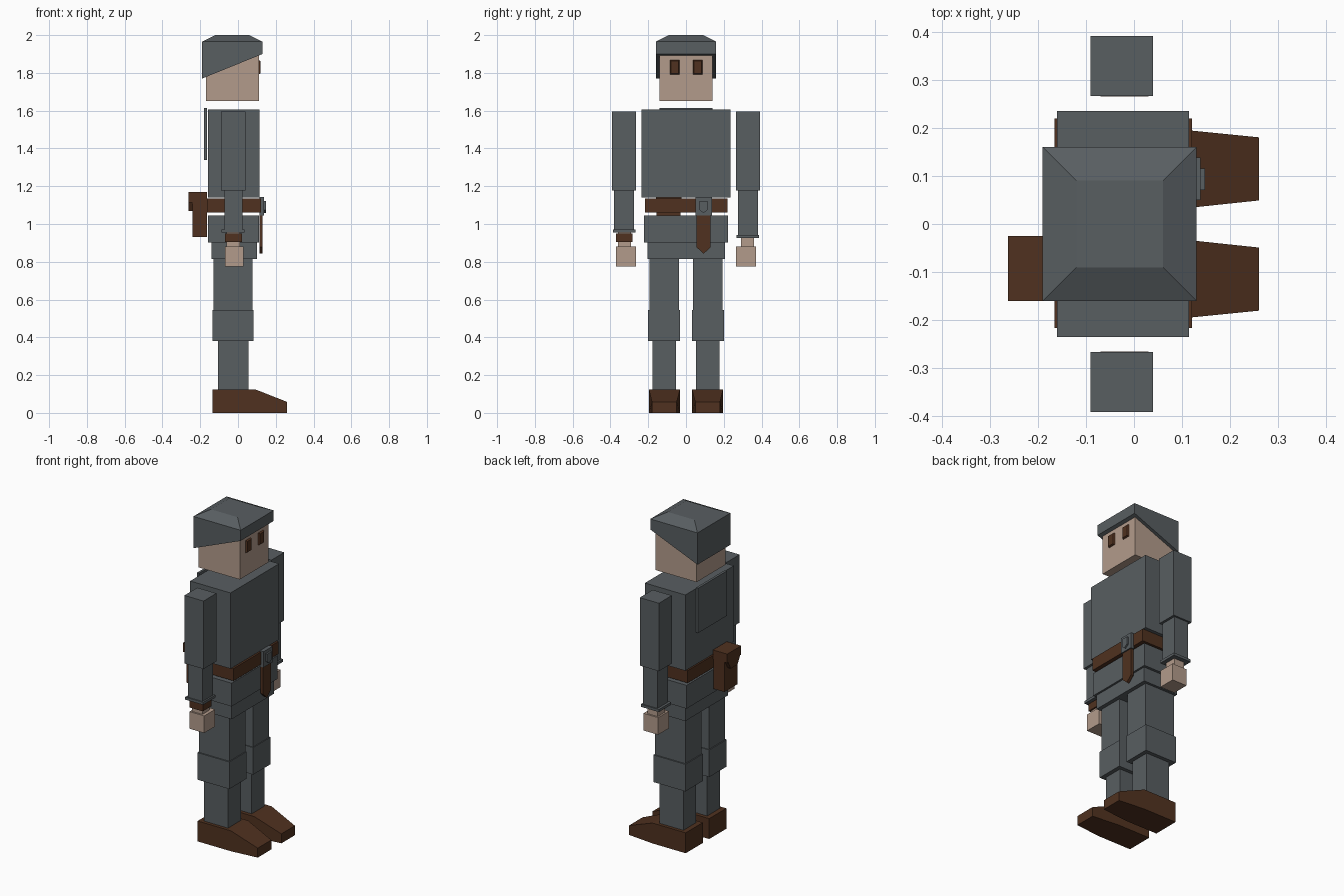
import bpy, bmesh

if "Cube" in bpy.data.objects:
    bpy.data.objects.remove(bpy.data.objects["Cube"])


def material(name, rgb):
    m = bpy.data.materials.new(name)
    m.diffuse_color = (*rgb, 1)
    m.use_nodes = True
    m.node_tree.nodes["Principled BSDF"].inputs["Base Color"].default_value = m.diffuse_color
    return m


GREY = material("grey cloth", (0.098, 0.112, 0.120))
BROWN = material("brown leather", (0.080, 0.031, 0.014))
SKIN = material("skin", (0.45, 0.33, 0.26))


def finish(name, bm, mat):
    bmesh.ops.recalc_face_normals(bm, faces=bm.faces)
    me = bpy.data.meshes.new(name)
    bm.to_mesh(me)
    bm.free()
    me.materials.append(mat)
    ob = bpy.data.objects.new(name, me)
    bpy.context.collection.objects.link(ob)
    return ob


def loft(name, a, b, mat):
    """Closed solid between two matching rings of points."""
    bm = bmesh.new()
    ra = [bm.verts.new(p) for p in a]
    rb = [bm.verts.new(p) for p in b]
    bm.faces.new(ra)
    bm.faces.new(rb)
    n = len(a)
    for i in range(n):
        j = (i + 1) % n
        bm.faces.new((ra[i], ra[j], rb[j], rb[i]))
    return finish(name, bm, mat)


def rect(x, y, z):
    return [(x[0], y[0], z), (x[1], y[0], z), (x[1], y[1], z), (x[0], y[1], z)]


def box(name, x, y, z, mat):
    return loft(name, rect(x, y, z[0]), rect(x, y, z[1]), mat)


def plate(name, outline, x0, x1, mat):
    """Outline in (y, z) extruded along x."""
    return loft(name, [(x0, y, z) for y, z in outline],
                [(x1, y, z) for y, z in outline], mat)


# Head
box("head", (-0.17, 0.11), (-0.14, 0.14), (1.65, 1.94), SKIN)

# Hat: slanted underside, straight band and bevelled crown
bm = bmesh.new()
X, Y = (-0.19, 0.13), (-0.16, 0.16)
low = [(x, y, 1.77 if x < 0 else 1.90) for x, y, _ in rect(X, Y, 0)]
rings = [[bm.verts.new(p) for p in r] for r in
         (low, rect(X, Y, 1.965), rect((-0.12, 0.06), (-0.09, 0.09), 2.0))]
bm.faces.new(rings[0])
bm.faces.new(rings[2])
for a, b in zip(rings, rings[1:]):
    for i in range(4):
        j = (i + 1) % 4
        bm.faces.new((a[i], a[j], b[j], b[i]))
finish("hat", bm, GREY)

# Eyes: slightly tapered blocks
for side, y in (("right", -0.06), ("left", 0.063)):
    def ring(x, w, h):
        return [(x, y - w, 1.83 - h), (x, y + w, 1.83 - h),
                (x, y + w, 1.83 + h), (x, y - w, 1.83 + h)]
    loft(side + "_eye", ring(0.105, 0.027, 0.04), ring(0.12, 0.020, 0.033), BROWN)

# Jacket, collar flap, belt and hips
box("jacket", (-0.16, 0.114), (-0.235, 0.235), (1.14, 1.605), GREY)
box("collar_flap", (-0.18, -0.165), (-0.14, 0.14), (1.34, 1.615), GREY)
box("belt", (-0.165, 0.121), (-0.216, 0.219), (1.06, 1.136), BROWN)
box("jacket_skirt", (-0.16, 0.112), (-0.222, 0.223), (0.903, 1.046), GREY)
box("hips", (-0.14, 0.10), (-0.205, 0.207), (0.815, 0.903), GREY)

# Hanging strap and buckle
plate("belt_strap", [(0.056, 1.05), (0.056, 0.877), (0.093, 0.843),
                     (0.131, 0.877), (0.131, 1.05)], 0.114, 0.131, BROWN)
box("buckle", (0.114, 0.138), (0.05, 0.138), (1.045, 1.142), GREY)
plate("buckle_stud", [(0.071, 1.122), (0.071, 1.075), (0.093, 1.058),
                      (0.115, 1.075), (0.115, 1.122)], 0.138, 0.148, GREY)

# Pouch on the back with a pointed flap
box("pouch", (-0.24, -0.165), (-0.155, -0.03), (0.93, 1.13), BROWN)
box("pouch_lid", (-0.262, -0.165), (-0.16, -0.025), (1.115, 1.17), BROWN)
plate("pouch_tongue", [(-0.15, 1.115), (-0.125, 1.068), (-0.06, 1.068),
                       (-0.035, 1.115)], -0.262, -0.24, BROWN)


def sided(s, a, b):
    return tuple(sorted((s * a, s * b)))


# Limbs
for s, side in ((-1, "right"), (1, "left")):
    cuff = 0.955 if s < 0 else 0.925
    box(side + "_upper_arm", (-0.09, 0.04), sided(s, 0.266, 0.391), (1.178, 1.595), GREY)
    box(side + "_forearm", (-0.072, 0.025), sided(s, 0.276, 0.38), (cuff, 1.178), GREY)
    box(side + "_cuff", (-0.087, 0.035), sided(s, 0.268, 0.387), (cuff, cuff + 0.016), GREY)
    box(side + "_wrist", (-0.06, 0.01), sided(s, 0.29, 0.36), (0.878, cuff), SKIN)
    box(side + "_hand", (-0.07, 0.03), sided(s, 0.265, 0.37), (0.775, 0.88), SKIN)

    box(side + "_thigh", (-0.13, 0.076), sided(s, 0.036, 0.192), (0.545, 0.815), GREY)
    box(side + "_knee", (-0.136, 0.081), sided(s, 0.031, 0.2), (0.38, 0.546), GREY)
    box(side + "_shin", (-0.106, 0.056), sided(s, 0.053, 0.177), (0.12, 0.38), GREY)

    # Boot: side profile with a lower, narrower toe
    profile = [(-0.136, 0), (0.09, 0), (0.26, 0), (0.26, 0.058), (0.09, 0.125), (-0.136, 0.125)]
    inner = [(x, s * (0.049 if x > 0.2 else 0.031), z) for x, z in profile]
    outer = [(x, s * (0.18 if x > 0.2 else 0.197), z) for x, z in profile]
    loft(side + "_boot", inner, outer, BROWN)

# Wrist band on one arm
box("wrist_band", (-0.069, 0.02), (-0.37, -0.284), (0.905, 0.95), BROWN)
